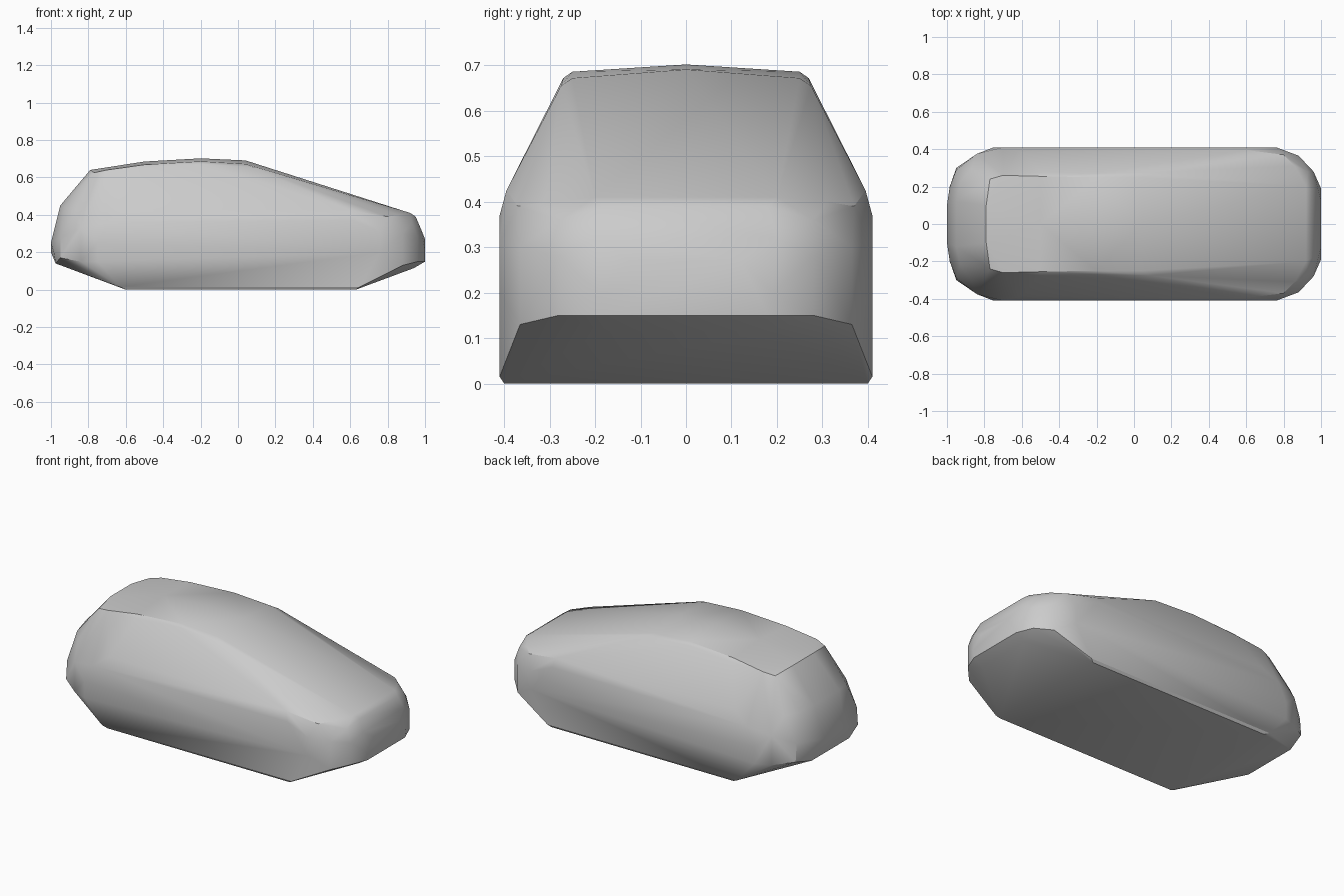
import bpy, bmesh

# half-width sections: (x, y, z), mirrored across y
floor = [(-0.60, 0.40, 0.0), (0.63, 0.40, 0.0), (-0.63, 0.41, 0.015), (0.65, 0.41, 0.015)]
roof = [(-0.79, 0.10, 0.64), (-0.77, 0.24, 0.625), (-0.70, 0.26, 0.64),
        (-0.50, 0.0, 0.685), (-0.50, 0.255, 0.668), (-0.50, 0.275, 0.65),
        (-0.20, 0.0, 0.702), (-0.20, 0.25, 0.686), (-0.20, 0.27, 0.672),
        (0.04, 0.0, 0.691), (0.04, 0.25, 0.672), (0.08, 0.275, 0.655)]
shoulder = [(-0.70, 0.41, 0.36), (0.62, 0.41, 0.37), (0.76, 0.41, 0.31),
            (-0.75, 0.41, 0.25), (0.60, 0.395, 0.425), (-0.60, 0.385, 0.43),
            (0.76, 0.41, 0.20), (-0.75, 0.41, 0.15)]
nose = [(0.92, 0.20, 0.41), (0.95, 0.18, 0.39), (0.86, 0.31, 0.40), (0.80, 0.37, 0.39),
        (1.0, 0.12, 0.27), (1.0, 0.18, 0.15), (1.0, 0.19, 0.20), (0.98, 0.20, 0.32),
        (0.96, 0.28, 0.28), (0.96, 0.28, 0.15), (0.93, 0.28, 0.36),
        (0.88, 0.365, 0.30), (0.88, 0.365, 0.13), (0.94, 0.18, 0.115)]
tail = [(-1.0, 0.0, 0.20), (-1.0, 0.10, 0.25), (-0.975, 0.18, 0.14), (-0.985, 0.20, 0.20),
        (-0.95, 0.12, 0.45), (-0.93, 0.22, 0.44), (-0.95, 0.30, 0.17), (-0.95, 0.29, 0.28),
        (-0.87, 0.30, 0.43), (-0.84, 0.375, 0.33), (-0.84, 0.375, 0.15)]

# car-shaped hull wrapped around the sections
bm = bmesh.new()
for x, y, z in floor + roof + shoulder + nose + tail:
    for s in ((1, -1) if y else (1,)):
        bm.verts.new((x, s * y, z))
res = bmesh.ops.convex_hull(bm, input=bm.verts[:])
loose = [v for v in bm.verts if not v.link_faces]
bmesh.ops.delete(bm, geom=loose, context='VERTS')
bmesh.ops.recalc_face_normals(bm, faces=bm.faces[:])

mesh = bpy.data.meshes.new("car_body_hull")
bm.to_mesh(mesh)
bm.free()
body = bpy.data.objects.new("car_body_hull", mesh)
bpy.context.collection.objects.link(body)
bpy.context.view_layer.objects.active = body
body.select_set(True)
bpy.ops.object.shade_smooth_by_angle(angle=0.52)
